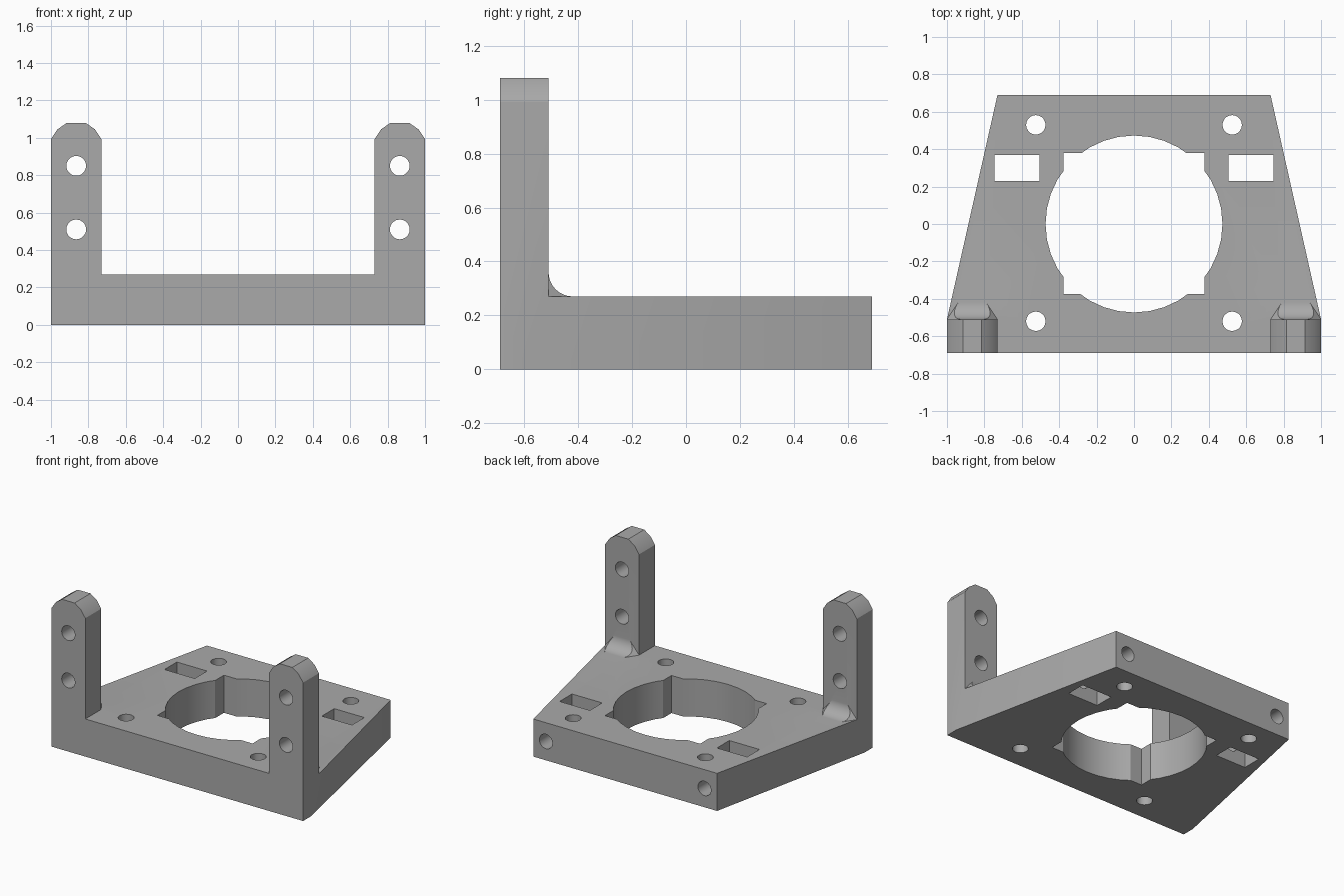
import bpy, bmesh, math
from mathutils import Vector

cube = bpy.data.objects.get("Cube")
if cube:
    bpy.data.objects.remove(cube)

grey = bpy.data.materials.new("plain grey")
grey.use_nodes = True
colour = (0.4, 0.4, 0.4, 1)
grey.diffuse_color = colour
grey.node_tree.nodes["Principled BSDF"].inputs["Base Color"].default_value = colour

FRONT, BACK, POST_BACK, TOP = -0.69, 0.69, -0.51, 0.27
POST_X, POST_W = 0.865, 0.135


def loft(name, start, end):
    """Solid between two matching loops of 3D points."""
    bm = bmesh.new()
    a = [bm.verts.new(p) for p in start]
    b = [bm.verts.new(p) for p in end]
    bm.faces.new(a)
    bm.faces.new(b)
    for i in range(len(a)):
        j = (i + 1) % len(a)
        bm.faces.new((a[i], a[j], b[j], b[i]))
    bmesh.ops.recalc_face_normals(bm, faces=bm.faces)
    mesh = bpy.data.meshes.new(name)
    bm.to_mesh(mesh)
    bm.free()
    obj = bpy.data.objects.new(name, mesh)
    bpy.context.collection.objects.link(obj)
    obj.data.materials.append(grey)
    return obj


def box(name, x0, x1, y0, y1):
    loop = [(x0, y0), (x1, y0), (x1, y1), (x0, y1)]
    return loft(name, [(x, y, -0.2) for x, y in loop], [(x, y, 0.5) for x, y in loop])


def rod(name, start, end, radius, sides=20):
    """Round bar along z or y."""
    s, e = Vector(start), Vector(end)
    up = Vector((0, 1, 0)) if abs(e.z - s.z) > 0.01 else Vector((0, 0, 1))
    ring = []
    for i in range(sides):
        t = math.tau * i / sides
        ring.append(Vector((1, 0, 0)) * radius * math.cos(t) + up * radius * math.sin(t))
    return loft(name, [s + r for r in ring], [e + r for r in ring])


def combine(target, other, operation):
    mod = target.modifiers.new(operation.lower(), "BOOLEAN")
    mod.operation, mod.solver, mod.object = operation, "EXACT", other
    bpy.ops.object.select_all(action="DESELECT")
    bpy.context.view_layer.objects.active = target
    target.select_set(True)
    bpy.ops.object.modifier_apply(modifier=mod.name)
    bpy.data.objects.remove(other)


# Tapered plate, its lower side corners sitting further forward
def plate_loop(z, corner_y):
    right = [(1, FRONT, z), (1, corner_y, z), (0.73, BACK, z)]
    return right + [(-x, y, h) for x, y, h in reversed(right)]


bracket = loft("mounting_bracket", plate_loop(0, -0.6), plate_loop(TOP, POST_BACK))

for side in (-1, 1):
    # Upright arm with a rounded top
    half = [(POST_W, TOP), (POST_W, 0.993), (0.1, 1.045), (0.05, 1.08)]
    outline = half + [(-x, z) for x, z in reversed(half)]
    arm = loft("arm", [(side * POST_X + x, FRONT, z) for x, z in outline],
               [(side * POST_X + x, POST_BACK, z) for x, z in outline])
    combine(bracket, arm, "UNION")

    # Concave fillet behind the arm with slanted cheeks
    curve = [(0, 0)]
    for i in range(9):
        t = math.radians(90 * i / 8)
        curve.append((1 - math.sin(t), 1 - math.cos(t)))
    cheeks = []
    for s in (-1, 1):
        cheeks.append([(side * POST_X + s * (POST_W - 0.06 * u - 0.075 * v),
                        POST_BACK + 0.09 * u, TOP + 0.09 * v) for u, v in curve])
    combine(bracket, loft("arm_fillet", *cheeks), "UNION")

# Large round opening with square corner notches
combine(bracket, rod("opening_cutter", (0, 0, -0.2), (0, 0, 0.5), 0.473, 36), "DIFFERENCE")
combine(bracket, box("notch_cutter", -0.378, 0.378, -0.375, 0.38), "DIFFERENCE")

for s in (-1, 1):
    # Nut pocket and the screw hole leading to it from the back
    x0, x1 = sorted((s * 0.505, s * 0.745))
    combine(bracket, box("pocket_cutter", x0, x1, 0.23, 0.37), "DIFFERENCE")
    combine(bracket, rod("back_hole_cutter", (s * 0.63, 0.08, 0.135),
                         (s * 0.63, 0.9, 0.135), 0.052), "DIFFERENCE")
    # Plate screw holes
    for y in (-0.52, 0.53):
        combine(bracket, rod("plate_hole_cutter", (s * 0.525, y, -0.2),
                             (s * 0.525, y, 0.5), 0.052), "DIFFERENCE")
    # Arm screw holes
    for z in (0.51, 0.85):
        combine(bracket, rod("arm_hole_cutter", (s * POST_X, -0.9, z),
                             (s * POST_X, -0.3, z), 0.053), "DIFFERENCE")

# Merge coplanar faces, then smooth the curved walls
bm = bmesh.new()
bm.from_mesh(bracket.data)
bmesh.ops.remove_doubles(bm, verts=bm.verts, dist=0.0002)
bmesh.ops.dissolve_limit(bm, angle_limit=math.radians(0.5), verts=bm.verts, edges=bm.edges)
bm.to_mesh(bracket.data)
bm.free()
bpy.context.view_layer.objects.active = bracket
bracket.select_set(True)
bpy.ops.object.shade_smooth_by_angle(angle=math.radians(30))
